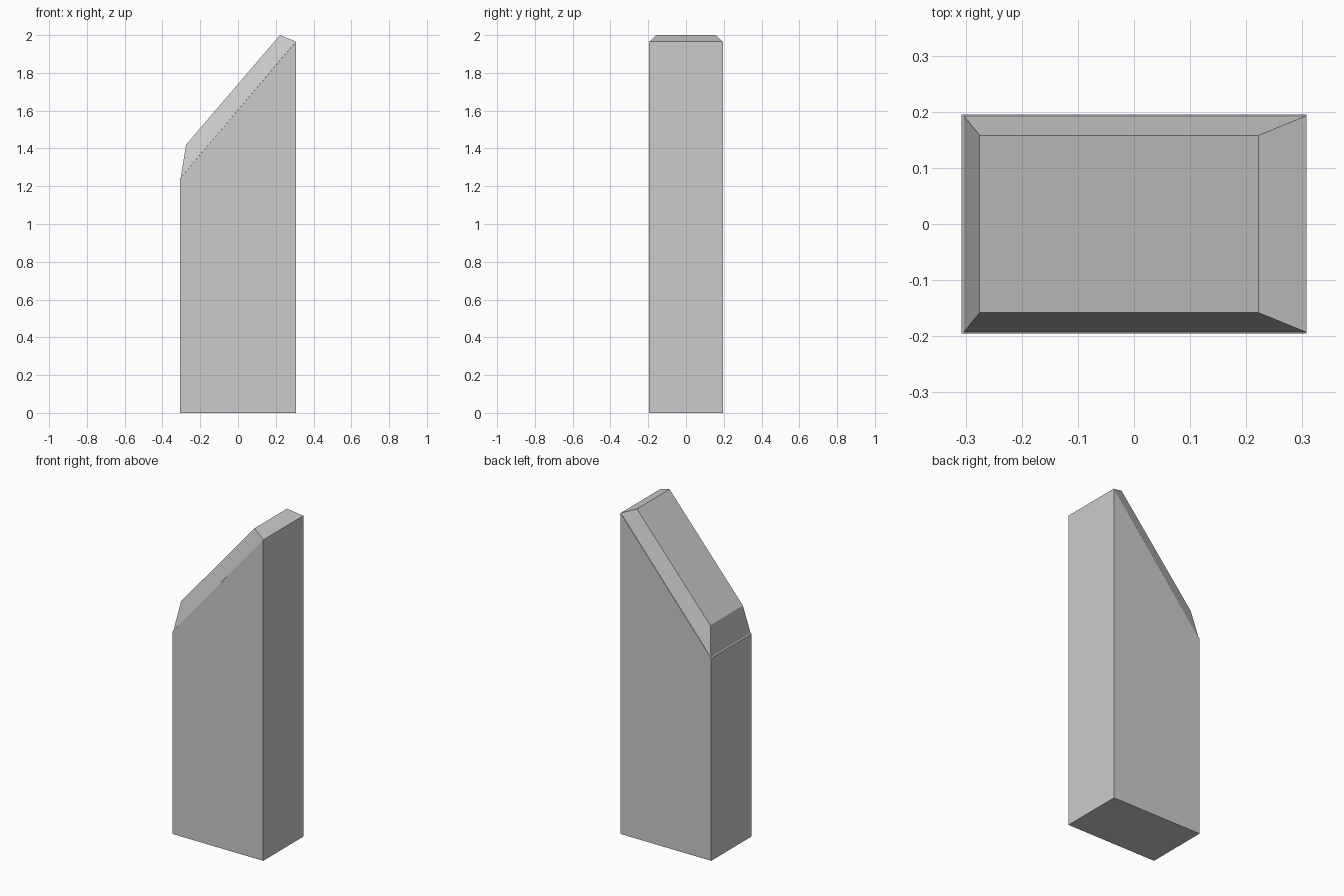
import bpy, bmesh

if "Cube" in bpy.data.objects:
    bpy.data.objects.remove(bpy.data.objects["Cube"])

# Rectangular rings from the ground up: x left, x right, half depth, z left, z right
RINGS = [
    (-0.3075, 0.3075, 0.195, 0.0, 0.0),      # foot
    (-0.3075, 0.3075, 0.195, 1.24, 1.966),   # slanted top of the walls
    (-0.303, 0.3065, 0.1925, 1.246, 1.966),  # narrow ledge
    (-0.275, 0.222, 0.158, 1.42, 2.0),       # bevelled cap
]

bm = bmesh.new()
rings = []
for x0, x1, d, z0, z1 in RINGS:
    rings.append([bm.verts.new(p) for p in
                  ((x0, -d, z0), (x1, -d, z1), (x1, d, z1), (x0, d, z0))])

# Walls, ledge and bevel between neighbouring rings
for low, high in zip(rings, rings[1:]):
    for i in range(4):
        j = (i + 1) % 4
        bm.faces.new((low[i], low[j], high[j], high[i]))

# Underside and sloping cap
bm.faces.new(rings[0][::-1])
bm.faces.new(rings[-1])
bmesh.ops.recalc_face_normals(bm, faces=bm.faces[:])

mesh = bpy.data.meshes.new("slanted_pillar")
bm.to_mesh(mesh)
bm.free()
pillar = bpy.data.objects.new("slanted_pillar", mesh)
bpy.context.collection.objects.link(pillar)
